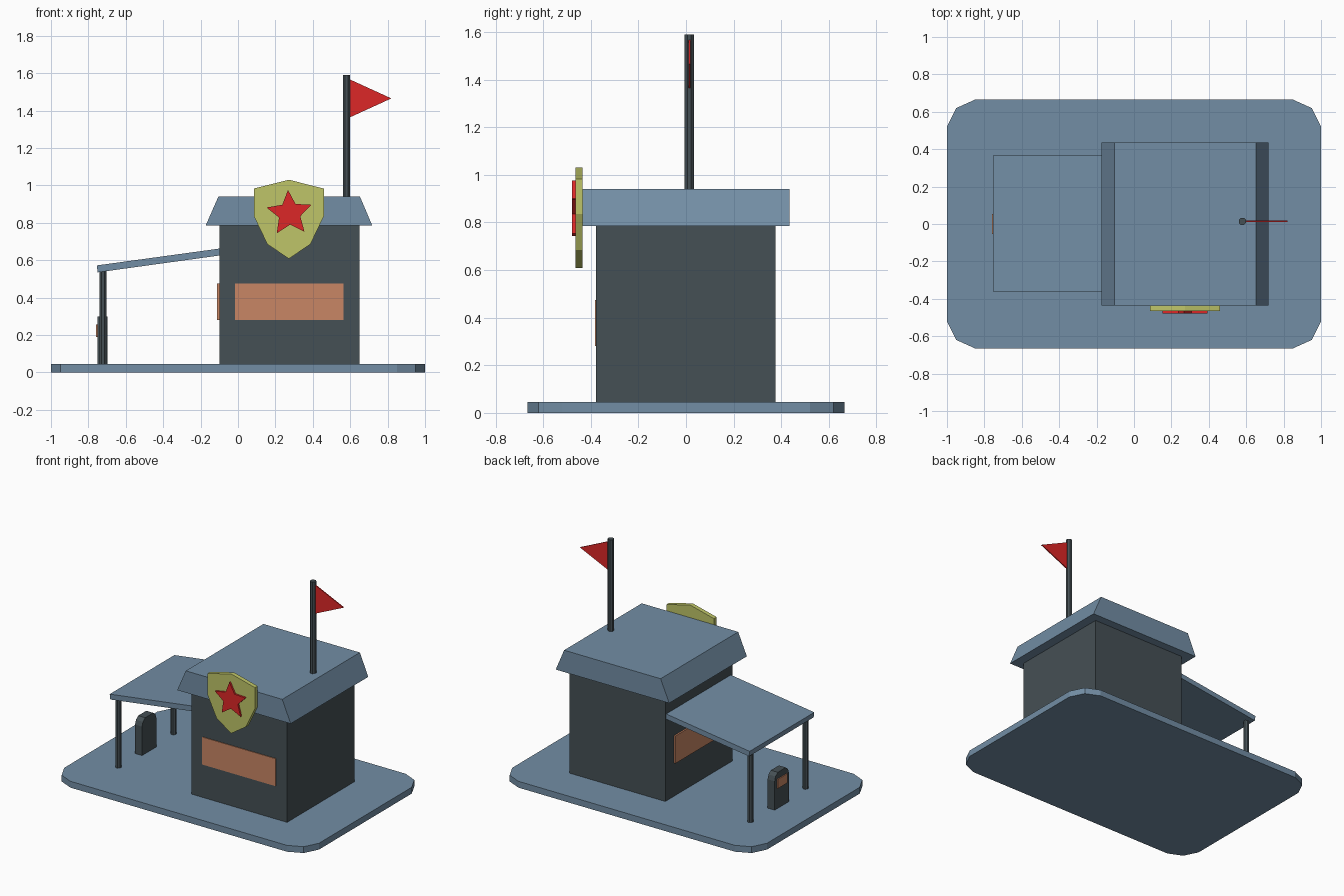
import bpy, bmesh, math
from mathutils import Vector

if "Cube" in bpy.data.objects:
    bpy.data.objects.remove(bpy.data.objects["Cube"])


def material(name, rgb):
    m = bpy.data.materials.new(name)
    m.diffuse_color = (*rgb, 1)
    m.use_nodes = True
    m.node_tree.nodes["Principled BSDF"].inputs["Base Color"].default_value = m.diffuse_color
    return m


BLUE = material("slate_blue", (0.17, 0.27, 0.375))
DARK = material("charcoal", (0.06, 0.08, 0.09))
ORANGE = material("orange", (0.58, 0.24, 0.13))
YELLOW = material("yellow", (0.52, 0.56, 0.14))
RED = material("red", (0.72, 0.02, 0.02))


def prism(name, profile, axis, lo, hi, mat):
    """Extrude a 2D profile along an axis; the profile uses the other two axes in order."""
    place = {"x": lambda a, b, t: Vector((t, a, b)),
             "y": lambda a, b, t: Vector((a, t, b)),
             "z": lambda a, b, t: Vector((a, b, t))}[axis]
    bm = bmesh.new()
    face = bm.faces.new([bm.verts.new(place(a, b, lo)) for a, b in profile])
    new = bmesh.ops.extrude_face_region(bm, geom=[face], use_keep_orig=True)["geom"]
    shift = place(0, 0, hi - lo)
    bmesh.ops.translate(bm, vec=shift, verts=[v for v in new if isinstance(v, bmesh.types.BMVert)])
    bmesh.ops.recalc_face_normals(bm, faces=bm.faces)
    mesh = bpy.data.meshes.new(name)
    bm.to_mesh(mesh)
    bm.free()
    mesh.materials.append(mat)
    obj = bpy.data.objects.new(name, mesh)
    bpy.context.collection.objects.link(obj)
    return obj


def rect(a0, a1, b0, b1):
    return [(a0, b0), (a1, b0), (a1, b1), (a0, b1)]


def ring(cx, cy, radii, n, turn=0.0):
    """Points around a centre, cycling through the given radii."""
    return [(cx + radii[i % len(radii)] * math.cos(turn + math.tau * i / n),
             cy + radii[i % len(radii)] * math.sin(turn + math.tau * i / n)) for i in range(n)]


def mirrored(right, cx=0.0):
    """Complete a right half outline, leaving points on the centre line single."""
    return [(cx + a, b) for a, b in right] + [(cx - a, b) for a, b in reversed(right) if a > 0]


# Base slab with clipped corners
half = [(0.85, -0.665), (0.95, -0.62), (1.0, -0.52), (1.0, 0.52), (0.95, 0.62), (0.85, 0.665)]
prism("base", mirrored(half), "z", 0, 0.045, BLUE)

# Building and flared roof
prism("walls", rect(-0.10, 0.65, -0.378, 0.375), "z", 0.045, 0.785, DARK)
prism("roof", [(-0.173, 0.785), (0.718, 0.785), (0.652, 0.94), (-0.105, 0.94)],
      "y", -0.435, 0.435, BLUE)

# Windows
prism("front_window", rect(-0.015, 0.563, 0.28, 0.475), "y", -0.383, -0.37, ORANGE)
prism("side_window", rect(-0.275, 0.275, 0.28, 0.475), "x", -0.111, -0.09, ORANGE)

# Sloping canopy on two posts
prism("canopy", [(-0.75, 0.535), (-0.10, 0.625), (-0.10, 0.662), (-0.755, 0.572)],
      "y", -0.36, 0.365, BLUE)
for name, y in (("front_post", -0.31), ("back_post", 0.31)):
    prism(name, ring(-0.722, y, [0.02], 8, math.pi / 8), "z", 0.045, 0.545, DARK)

# Fuel pump with rounded top and screen
prism("pump", mirrored([(0.08, 0.045), (0.08, 0.25), (0.07, 0.28), (0.045, 0.30)]),
      "x", -0.752, -0.697, DARK)
prism("pump_screen", rect(-0.053, 0.053, 0.19, 0.255), "x", -0.759, -0.745, ORANGE)

# Shield sign with star
shield = [(0, 0.608), (0.115, 0.685), (0.187, 0.835), (0.187, 0.983), (0, 1.03)]
prism("shield", mirrored(shield, 0.272), "y", -0.465, -0.435, YELLOW)
prism("star", ring(0.275, 0.85, [0.126, 0.06], 10, math.radians(93.5)), "y", -0.478, -0.46, RED)

# Flagpole and pennant
prism("flagpole", ring(0.58, 0.014, [0.021], 8, math.pi / 8), "z", 0.94, 1.59, DARK)
prism("pennant", [(0.59, 1.36), (0.82, 1.465), (0.59, 1.57)], "y", 0.01, 0.018, RED)
